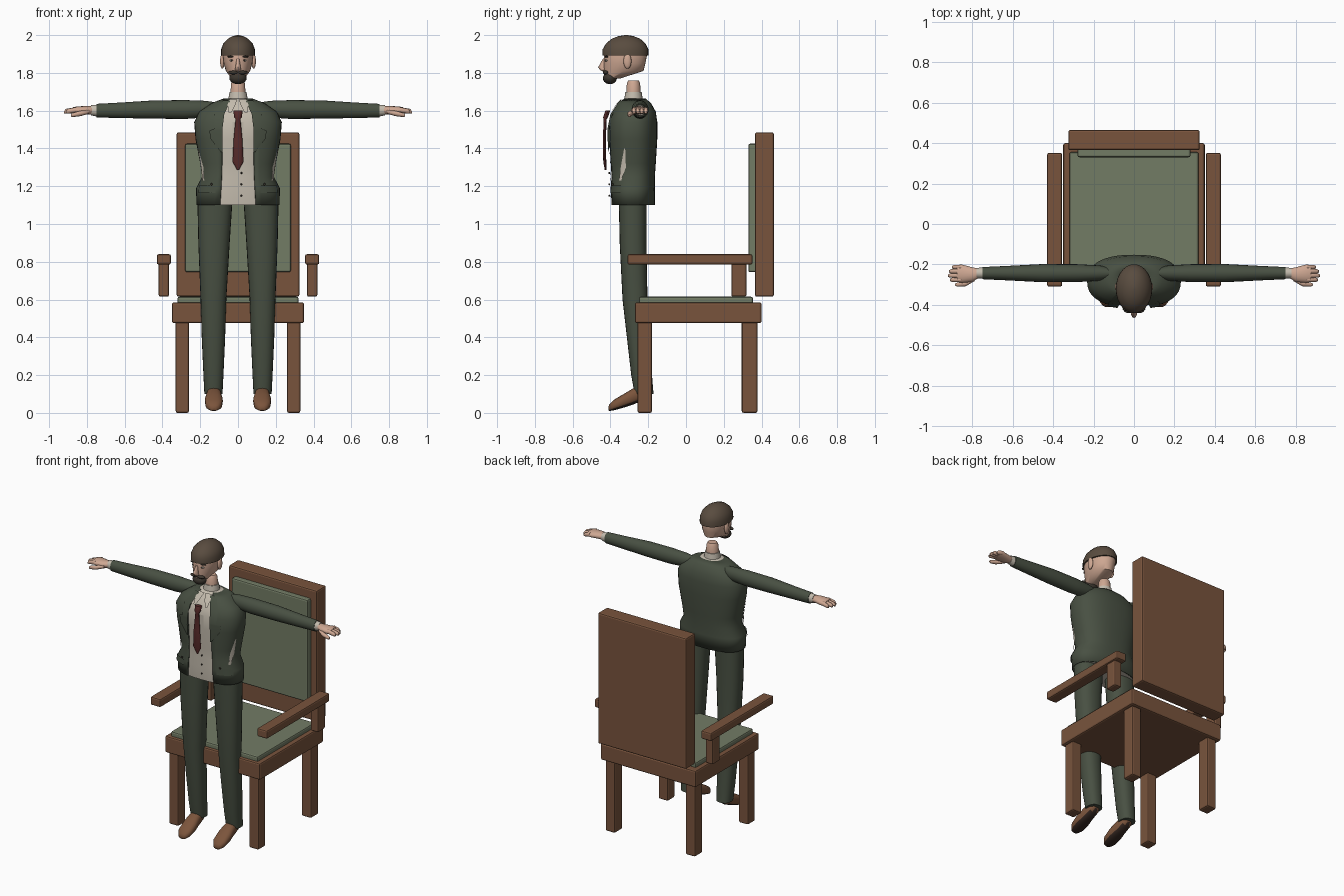
import bpy, bmesh, math
from mathutils import Vector

cube = bpy.data.objects.get("Cube")
if cube:
    bpy.data.objects.remove(cube, do_unlink=True)


def material(name, r, g, b):
    m = bpy.data.materials.new(name)
    m.use_nodes = True
    m.diffuse_color = (r, g, b, 1)
    bsdf = next(n for n in m.node_tree.nodes if n.type == 'BSDF_PRINCIPLED')
    bsdf.inputs["Base Color"].default_value = (r, g, b, 1)
    return m


wood = material("wood", .19, .088, .046)
fabric = material("green_fabric", .17, .2, .13)
suit = material("dark_green_suit", .065, .08, .055)
linen = material("off_white_shirt", .55, .5, .42)
skin = material("skin", .62, .39, .29)
hair_brown = material("brown_hair", .1, .072, .05)
dark = material("dark_hair", .045, .037, .028)
red = material("dark_red", .1, .025, .024)
leather = material("brown_leather", .2, .09, .045)
sole_brown = material("dark_sole", .035, .02, .015)


def finish(name, bm, mat, smooth=True):
    bmesh.ops.recalc_face_normals(bm, faces=bm.faces)
    me = bpy.data.meshes.new(name)
    bm.to_mesh(me)
    bm.free()
    ob = bpy.data.objects.new(name, me)
    bpy.context.collection.objects.link(ob)
    me.materials.append(mat)
    if smooth:
        me.polygons.foreach_set("use_smooth", [True] * len(me.polygons))
        me.set_sharp_from_angle(angle=math.radians(50))
    return ob


def box(name, x, y, z, mat, bevel=.01):
    bm = bmesh.new()
    bmesh.ops.create_cube(bm, size=1)
    for v in bm.verts:
        for i, (lo, hi) in enumerate((x, y, z)):
            v.co[i] = lo if v.co[i] < 0 else hi
    bmesh.ops.bevel(bm, geom=bm.edges[:], offset=bevel, segments=2, affect='EDGES', profile=.5)
    return finish(name, bm, mat, False)


def blob(name, centre, size, mat):
    bm = bmesh.new()
    bmesh.ops.create_uvsphere(bm, u_segments=16, v_segments=10, radius=1)
    for v in bm.verts:
        v.co = Vector(a * s for a, s in zip(v.co, size)) + Vector(centre)
    return finish(name, bm, mat)


def power(v, e):
    return math.copysign(abs(v) ** e, v)


def ring_point(ring, t, axis='z', n=2.0):
    p, cu, cv, ru, rv = ring
    u = cu + ru * power(math.sin(t), 2 / n)
    v = cv - rv * power(math.cos(t), 2 / n)
    return {'z': (u, v, p), 'x': (p, u, v), 'y': (u, p, v)}[axis]


def bridge(bm, rows, closed):
    rows = [[bm.verts.new(p) for p in row] for row in rows]
    for a, b in zip(rows, rows[1:]):
        for i in range(len(a) if closed else len(a) - 1):
            j = (i + 1) % len(a)
            bm.faces.new((a[i], a[j], b[j], b[i]))
    return rows


# Rings are (position on axis, two centres, two radii)
def loft(name, rings, mat, axis='z', n=2.0, sides=20):
    bm = bmesh.new()
    rows = bridge(bm, [[ring_point(r, math.tau * i / sides, axis, n) for i in range(sides)]
                       for r in rings], True)
    bm.faces.new(rows[0])
    bm.faces.new(rows[-1])
    return finish(name, bm, mat)


# Chair
box("seat_frame", (-.35, .35), (-.27, .4), (.475, .585), wood)
box("seat_cushion", (-.32, .32), (-.25, .355), (.57, .615), fabric)
box("back_frame", (-.325, .325), (.365, .465), (.615, 1.485), wood)
box("back_cushion", (-.28, .28), (.33, .38), (.745, 1.425), fabric)
for s, side in ((1, "left"), (-1, "right")):
    def span(a, b):
        return tuple(sorted((s * a, s * b)))
    box(side + "_front_leg", span(.26, .33), (-.257, -.18), (0, .49), wood)
    box(side + "_back_leg", span(.26, .33), (.295, .378), (0, .49), wood)
    box(side + "_armrest", span(.355, .43), (-.31, .352), (.785, .84), wood)
    box(side + "_arm_post", span(.365, .42), (.24, .32), (.615, .8), wood)

# Torso outline: height, half width, front, back, half width of the jacket opening
OUTLINE = [(1.10, .22, -.40, -.165, .095), (1.19, .222, -.405, -.165, .09),
           (1.25, .19, -.402, -.165, .087), (1.32, .20, -.405, -.16, .085),
           (1.45, .225, -.412, -.152, .085), (1.54, .232, -.412, -.152, .085),
           (1.595, .205, -.39, -.16, .075), (1.64, .14, -.36, -.185, .06),
           (1.665, .075, -.335, -.215, .045)]
ROUND = 2.4


def torso_ring(z, grow=0.0):
    for lo, hi in zip(OUTLINE, OUTLINE[1:]):
        if z <= hi[0]:
            break
    f = (z - lo[0]) / (hi[0] - lo[0])
    a, front, back = (lo[i] + f * (hi[i] - lo[i]) for i in (1, 2, 3))
    return (z, 0, (front + back) / 2, a + grow, (back - front) / 2 + grow)


def torso_angle(ring, x):
    return math.copysign(math.asin(min(1, abs(x) / ring[3]) ** (ROUND / 2)), x)


# A thin plate following the torso; rows are (height, inner x, outer x)
def patch(name, rows, grow, mat, s=1, cols=6):
    bm = bmesh.new()
    grid = []
    for z, x0, x1 in rows:
        r = torso_ring(z, grow)
        t0, t1 = torso_angle(r, s * x0), torso_angle(r, s * x1)
        grid.append([ring_point(r, t0 + (t1 - t0) * i / cols, 'z', ROUND) for i in range(cols + 1)])
    bridge(bm, grid, False)
    return finish(name, bm, mat)


# Jacket: open at the front, with the shirt inside
bm = bmesh.new()
rows = []
for row in OUTLINE:
    r = torso_ring(row[0])
    t0 = torso_angle(r, row[4])
    rows.append([ring_point(r, t0 + (math.tau - 2 * t0) * i / 36, 'z', ROUND) for i in range(37)])
bridge(bm, rows, False)
jacket = finish("jacket", bm, suit)
solid = jacket.modifiers.new("thickness", 'SOLIDIFY')
solid.thickness = .008
loft("shirt", [torso_ring(r[0], -.008) for r in OUTLINE], linen, n=ROUND, sides=36)
patch("shirt_placket", [(z, -.03, .03) for z in (1.11, 1.19, 1.25, 1.32, 1.45, 1.54)], -.004, linen)
for z in (1.15, 1.21, 1.27):
    blob("shirt_button", (.018, -.406, z), (.005, .005, .005), dark)
loft("tie", [(1.285, 0, -.425, .004, .005), (1.33, 0, -.43, .029, .008),
             (1.45, 0, -.432, .023, .008), (1.555, 0, -.428, .013, .008),
             (1.565, 0, -.426, .02, .013), (1.6, 0, -.414, .025, .013)], red, sides=12)

# Neck and collar
loft("neck", [(1.64, 0, -.278, .045, .04), (1.7, 0, -.278, .04, .038),
              (1.745, 0, -.278, .036, .035), (1.76, 0, -.278, .028, .027)], skin)
loft("shirt_collar", [(1.64, 0, -.278, .055, .052), (1.7, 0, -.278, .045, .043)], linen)

# Head
loft("head", [(1.77, 0, -.39, .035, .04), (1.81, 0, -.33, .064, .105), (1.85, 0, -.325, .076, .11),
              (1.9, 0, -.32, .081, .115), (1.95, 0, -.32, .07, .1)], skin, sides=28)
loft("hair", [(1.892, 0, -.32, .09, .121), (1.925, 0, -.32, .089, .121), (1.955, 0, -.319, .078, .105),
              (1.98, 0, -.318, .055, .076), (1.994, 0, -.317, .03, .042),
              (2.0, 0, -.317, .006, .008)], hair_brown, sides=28)
loft("nose", [(1.875, 0, -.432, .007, .008), (1.83, 0, -.444, .014, .021),
              (1.815, 0, -.437, .017, .018), (1.808, 0, -.43, .01, .01)], skin, sides=12)
blob("chin", (0, -.4, 1.775), (.035, .032, .035), skin)
blob("beard", (0, -.403, 1.772), (.046, .037, .032), dark)

for s, side in ((1, "left"), (-1, "right")):
    # Face details
    blob(side + "_ear", (s * .083, -.31, 1.862), (.012, .021, .04), skin)
    blob(side + "_eye", (s * .033, -.42, 1.866), (.012, .008, .006), linen)
    blob(side + "_pupil", (s * .033, -.426, 1.866), (.005, .004, .005), dark)
    blob(side + "_eyebrow", (s * .035, -.42, 1.886), (.022, .01, .005), dark)
    blob(side + "_moustache", (s * .022, -.425, 1.802), (.03, .016, .01), dark)

    # Jacket details
    patch(side + "_lapel", [(1.655, .04, .078), (1.58, .073, .125), (1.505, .082, .125),
                            (1.495, .082, .152), (1.45, .083, .145), (1.38, .083, .09)], .008, suit, s)
    patch(side + "_collar_wing", [(1.66, .004, .05), (1.63, .015, .055), (1.59, .035, .05)],
          .006, linen, s)
    patch(side + "_pocket_flap", [(1.205, .12, .205), (1.165, .12, .21)], .007, suit, s)
    patch(side + "_side_patch", [(1.23, .178, .188), (1.3, .183, .196), (1.4, .211, .213)],
          .003, linen, s)
    blob(side + "_jacket_button", (s * .14, -.39, 1.21), (.006, .006, .006), dark)

    # Arm, cuff and hand
    loft(side + "_sleeve", [(s * x, -.243, z, ry, rz) for x, z, ry, rz in
                            ((.11, 1.615, .024, .028), (.17, 1.608, .038, .044), (.28, 1.606, .044, .05),
                             (.45, 1.606, .045, .048), (.62, 1.602, .036, .041),
                             (.75, 1.6, .03, .036))], suit, axis='x')
    loft(side + "_cuff", [(s * .74, -.243, 1.6, .028, .032), (s * .778, -.243, 1.602, .026, .027)],
         linen, axis='x')
    loft(side + "_palm", [(s * .765, -.243, 1.602, .022, .022), (s * .8, -.25, 1.602, .036, .022),
                          (s * .85, -.246, 1.602, .045, .021), (s * .875, -.244, 1.602, .042, .016)],
         skin, axis='x')
    for i, tip in enumerate((.91, .92, .915, .9)):
        y = -.276 + i * .021
        loft(side + "_finger", [(s * .855, y, 1.605, .012, .014), (s * (tip - .01), y, 1.597, .011, .013),
                                (s * tip, y, 1.592, .006, .007)], skin, axis='x', sides=10)
    loft(side + "_thumb", [(s * .79, -.272, 1.595, .012, .012), (s * .835, -.295, 1.585, .015, .014),
                           (s * .875, -.3, 1.577, .01, .011), (s * .885, -.3, 1.575, .005, .006)],
         skin, axis='x', sides=10)

    # Trouser leg
    loft(side + "_trouser_leg", [(z, s * x, y, rx, ry) for z, x, y, rx, ry in
                                 ((.1, .13, -.222, .048, .05), (.2, .13, -.235, .053, .055),
                                  (.4, .13, -.253, .062, .06), (.6, .13, -.27, .068, .066),
                                  (.9, .127, -.28, .083, .071), (1.13, .122, -.282, .093, .074))],
         suit, n=2.3, sides=24)

    # Shoe, pointing down towards the toe, with a dark underside
    shoe = loft(side + "_shoe", [(y, s * .128, z, rx, rz) for y, z, rx, rz in
                                 ((-.2, .112, .02, .02), (-.22, .106, .036, .036),
                                  (-.28, .087, .04, .043), (-.33, .064, .048, .036),
                                  (-.38, .042, .044, .028), (-.405, .028, .026, .018),
                                  (-.411, .024, .01, .009))], leather, axis='y', n=2.5)
    shoe.data.materials.append(sole_brown)
    for f in shoe.data.polygons:
        if f.normal.z < -.65:
            f.material_index = 1
